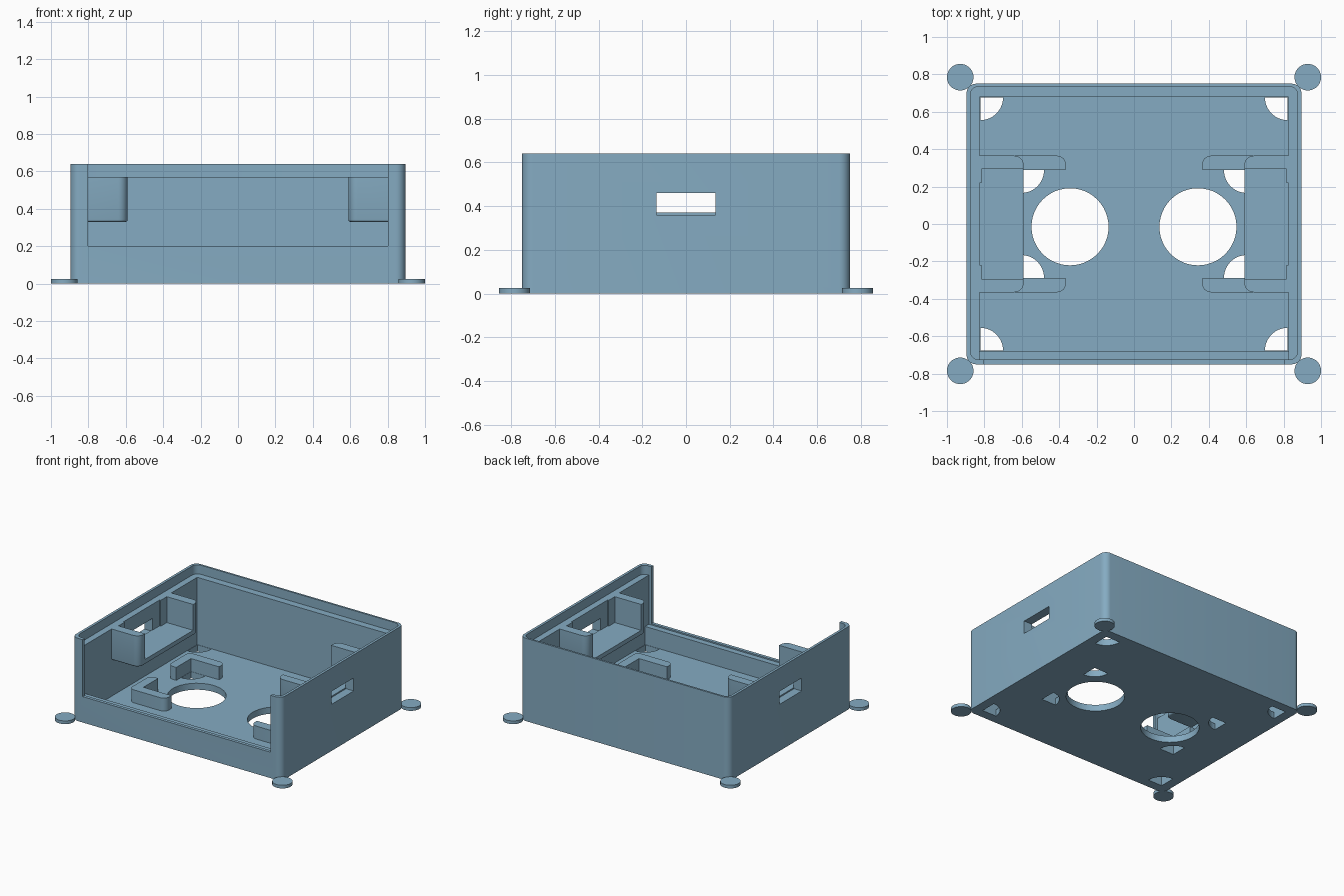
import bpy, bmesh, math
from mathutils import Vector

if "Cube" in bpy.data.objects:
    bpy.data.objects.remove(bpy.data.objects["Cube"])

mat = bpy.data.materials.new("dusty blue")
mat.diffuse_color = (0.235, 0.41, 0.54, 1)
mat.use_nodes = True
mat.node_tree.nodes["Principled BSDF"].inputs["Base Color"].default_value = mat.diffuse_color


def outline(corners, steps=8):
    """Right-angled outline; each corner is (x, y, radius)."""
    pts, n = [], len(corners)
    for i, (x, y, r) in enumerate(corners):
        p = Vector((x, y))
        if r == 0:
            pts.append(p)
            continue
        d1 = (Vector(corners[i - 1][:2]) - p).normalized()
        d2 = (Vector(corners[(i + 1) % n][:2]) - p).normalized()
        c = p + r * (d1 + d2)
        for k in range(steps + 1):
            t = k / steps * math.pi / 2
            pts.append(c - r * (d2 * math.cos(t) + d1 * math.sin(t)))
    return pts


def rect(x0, x1, y0, y1, r=0):
    return outline([(x0, y0, r), (x1, y0, r), (x1, y1, r), (x0, y1, r)])


def disc(x, y, r, n=48):
    return [Vector((x + r * math.cos(2 * math.pi * k / n),
                    y + r * math.sin(2 * math.pi * k / n))) for k in range(n)]


def quarter(x, y, r, n=14):
    """Quarter disc with its tip at (x, y), opening toward the centre."""
    sx, sy = -math.copysign(1, x), -math.copysign(1, y)
    arc = [Vector((x + sx * r * math.cos(k / n * math.pi / 2),
                   y + sy * r * math.sin(k / n * math.pi / 2))) for k in range(n + 1)]
    return [Vector((x, y))] + arc


def prism(name, pts, z0, z1, bottom_bevel=0):
    bm = bmesh.new()
    face = bm.faces.new([bm.verts.new((p.x, p.y, z0)) for p in pts])
    top = bmesh.ops.extrude_face_region(bm, geom=[face])
    bmesh.ops.translate(bm, vec=(0, 0, z1 - z0),
                        verts=[v for v in top["geom"] if isinstance(v, bmesh.types.BMVert)])
    if bottom_bevel:
        low = [e for e in bm.edges if all(abs(v.co.z - z0) < 1e-5 for v in e.verts)]
        bmesh.ops.bevel(bm, geom=low, offset=bottom_bevel, segments=3,
                        profile=0.5, affect='EDGES')
    bmesh.ops.recalc_face_normals(bm, faces=bm.faces)
    me = bpy.data.meshes.new(name)
    bm.to_mesh(me)
    bm.free()
    ob = bpy.data.objects.new(name, me)
    bpy.context.collection.objects.link(ob)
    me.materials.append(mat)
    return ob


def cut(ob, pts, z0, z1):
    cutter = prism("cutter", pts, z0, z1)
    cutter.hide_render = True
    mod = ob.modifiers.new("cut", 'BOOLEAN')
    mod.operation, mod.solver, mod.object = 'DIFFERENCE', 'EXACT', cutter
    bpy.context.view_layer.update()
    dg = bpy.context.evaluated_depsgraph_get()
    me = bpy.data.meshes.new_from_object(ob.evaluated_get(dg))
    ob.modifiers.clear()
    ob.data = me
    bpy.data.objects.remove(cutter)


# Case: hollow box with a stepped rim
case = prism("case", rect(-0.895, 0.895, -0.75, 0.75, 0.05), 0, 0.64)
cut(case, rect(-0.825, 0.825, -0.68, 0.68), 0.05, 0.7)
cut(case, rect(-0.875, 0.875, -0.725, 0.735, 0.045), 0.57, 0.7)
# Front opening and the panel channel behind its lip
cut(case, rect(-0.803, 0.803, -0.8, -0.6), 0.2, 0.7)
cut(case, rect(-0.825, 0.825, -0.725, -0.6), 0.19, 0.68)
# Side slots
cut(case, rect(-1, 1, -0.135, 0.135), 0.36, 0.46)
# Floor openings: two round holes and quarter-round corner reliefs
for sx in (-1, 1):
    cut(case, disc(sx * 0.342, -0.015, 0.206), -0.1, 0.1)
    for sy in (-1, 1):
        cut(case, quarter(sx * 0.822, sy * 0.677, 0.122), -0.1, 0.1)
        cut(case, quarter(sx * 0.603, sy * 0.288, 0.122), -0.1, 0.1)

for sx, side in ((-1, "left"), (1, "right")):
    # Side shelf: tray with two end walls, open toward the middle
    a, b = sorted((sx * 0.59, sx * 0.83))
    ends = [(sx * 0.83, -0.365, 0), (sx * 0.59, -0.365, 0.05),
            (sx * 0.59, 0.365, 0.05), (sx * 0.83, 0.365, 0)]
    shelf = prism(side + "_shelf", outline(ends), 0.33, 0.57, 0.012)
    a, b = sorted((sx * 0.4, sx * 0.9))
    cut(shelf, rect(a, b, -0.295, 0.295), 0.37, 0.7)
    for sy, end in ((-1, "front"), (1, "back")):
        # Thin pads on the wall beside the slot
        a, b = sorted((sx * 0.815, sx * 0.83))
        c, d = sorted((sy * 0.22, sy * 0.3))
        prism(f"{side}_{end}_pad", rect(a, b, c, d), 0.36, 0.57)
        # Corner bracket on the floor
        ell = [(0.675, 0.365, 0.04), (0.365, 0.365, 0.045), (0.365, 0.29, 0),
               (0.605, 0.29, 0), (0.605, 0.11, 0), (0.675, 0.11, 0.04)]
        prism(f"{side}_{end}_bracket",
              outline([(sx * x, sy * y, r) for x, y, r in ell]), 0.045, 0.15)
        # Foot disc
        prism(f"{side}_{end}_foot", disc(sx * 0.929, sy * 0.785, 0.071), 0, 0.025)

for ob in bpy.context.scene.objects:
    bpy.ops.object.select_all(action='DESELECT')
    ob.select_set(True)
    bpy.context.view_layer.objects.active = ob
    bpy.ops.object.shade_smooth_by_angle(angle=math.radians(35))
